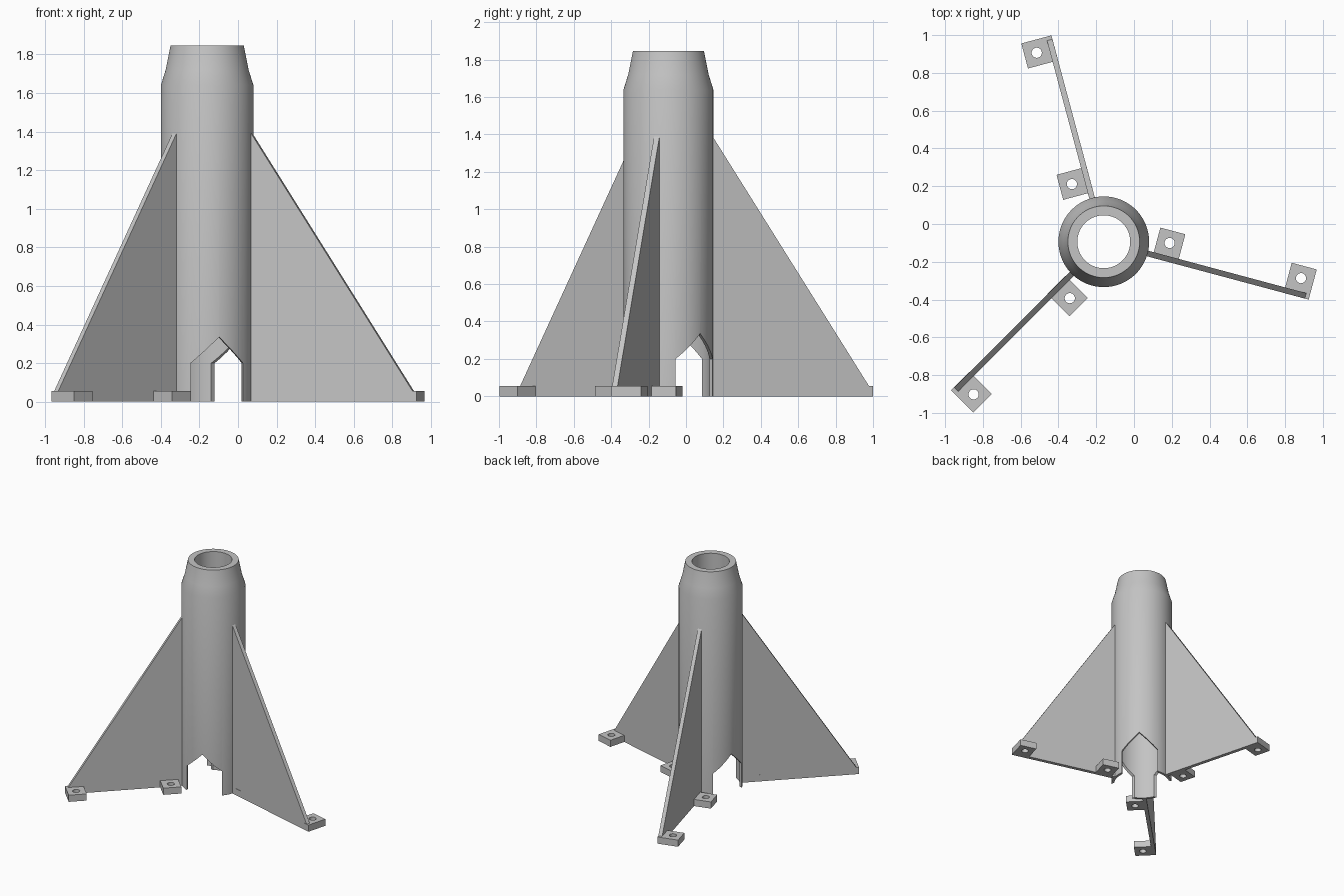
import bpy
import bmesh
from math import cos, sin, pi, radians
from mathutils import Matrix, Vector

cube = bpy.data.objects.get("Cube")
if cube:
    bpy.data.objects.remove(cube, do_unlink=True)

CENTRE = Matrix.Translation((-0.16, -0.094, 0))
FIN_ANGLES = (-15, 105, 225)

grey = bpy.data.materials.new("plain grey")
grey.use_nodes = True
grey.diffuse_color = (0.55, 0.55, 0.55, 1)
grey.node_tree.nodes["Principled BSDF"].inputs["Base Color"].default_value = (0.55, 0.55, 0.55, 1)


def make(name, bm, matrix):
    """Turn a bmesh into a named object, placed by matrix."""
    bmesh.ops.recalc_face_normals(bm, faces=bm.faces)
    bm.transform(matrix)
    mesh = bpy.data.meshes.new(name)
    bm.to_mesh(mesh)
    bm.free()
    mesh.materials.append(grey)
    obj = bpy.data.objects.new(name, mesh)
    bpy.context.collection.objects.link(obj)
    return obj


def prism(name, points, depth, matrix):
    """Extrude a flat outline along the depth vector."""
    bm = bmesh.new()
    face = bm.faces.new([bm.verts.new(p) for p in points])
    ext = bmesh.ops.extrude_face_region(bm, geom=[face])
    verts = [v for v in ext["geom"] if isinstance(v, bmesh.types.BMVert)]
    bmesh.ops.translate(bm, verts=verts, vec=Vector(depth))
    return make(name, bm, matrix)


def lathe(name, profile, matrix, steps=96):
    """Revolve a closed (radius, height) outline about z."""
    bm = bmesh.new()
    rings = [[bm.verts.new((r * cos(2 * pi * i / steps), r * sin(2 * pi * i / steps), z))
              for r, z in profile] for i in range(steps)]
    n = len(profile)
    for i in range(steps):
        a, b = rings[i], rings[(i + 1) % steps]
        for j in range(n):
            k = (j + 1) % n
            bm.faces.new((a[j], b[j], b[k], a[k]))
    return make(name, bm, matrix)


def cut(obj, cutters):
    """Subtract the cutters, keep the result and remove them."""
    for c in cutters:
        c.hide_render = True
        mod = obj.modifiers.new("cut", "BOOLEAN")
        mod.operation = "DIFFERENCE"
        mod.solver = "EXACT"
        mod.object = c
    bpy.context.view_layer.update()
    deps = bpy.context.evaluated_depsgraph_get()
    mesh = bpy.data.meshes.new_from_object(obj.evaluated_get(deps))
    obj.modifiers.clear()
    obj.data = mesh
    for c in cutters:
        bpy.data.objects.remove(c, do_unlink=True)


def smooth(obj):
    obj.data.shade_smooth()
    obj.data.set_sharp_from_angle(angle=radians(30))


# Hollow body with a tapered collar
body = lathe("body_tube", [(0.24, 0), (0.24, 1.64), (0.215, 1.72), (0.19, 1.845),
                           (0.14, 1.845), (0.14, 1.68), (0.22, 1.56), (0.22, 0)], CENTRE)

# Three gabled openings between the fins
gable = [(0.05, -0.14, -0.1), (0.05, 0.14, -0.1), (0.05, 0.14, 0.2),
         (0.05, 0, 0.335), (0.05, -0.14, 0.2)]
cut(body, [prism("opening_cutter", gable, (0.4, 0, 0),
                 CENTRE @ Matrix.Rotation(radians(a + 60), 4, "Z")) for a in FIN_ANGLES])
smooth(body)

# Fins, each with two drilled mounting pads
for number, angle in enumerate(FIN_ANGLES, 1):
    turn = CENTRE @ Matrix.Rotation(radians(angle), 4, "Z")
    outline = [(0.23, 0), (1.125, 0), (1.106, 0.055), (0.24, 1.39), (0.23, 1.39)]
    prism(f"fin_{number}", [(r, -0.015, z) for r, z in outline], (0, 0.03, 0), turn)
    for place, start in (("inner", 0.27), ("outer", 0.99)):
        end = start + 0.137
        corners = [(start, -0.0152), (end, -0.0152), (end, 0.15), (start, 0.15)]
        pad = prism(f"{place}_pad_{number}", [(r, t, 0) for r, t in corners],
                    (0, 0, 0.055), turn)
        bm = bmesh.new()
        bmesh.ops.create_cone(bm, cap_ends=True, segments=32, radius1=0.027,
                              radius2=0.027, depth=0.3)
        spot = Matrix.Translation(((start + end) / 2, 0.084, 0))
        cut(pad, [make("hole_cutter", bm, turn @ spot)])
        smooth(pad)
